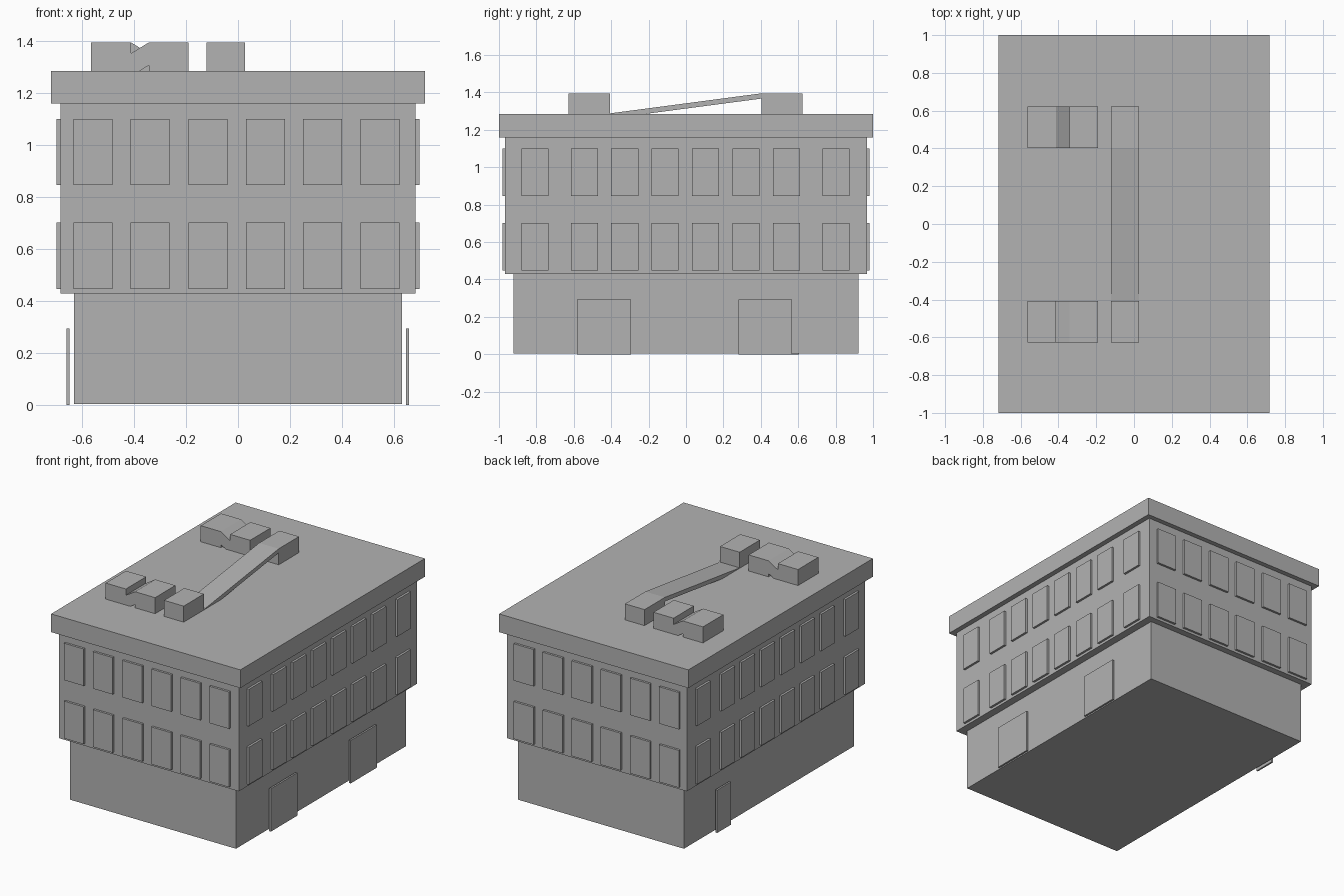
import bpy
import bmesh

cube = bpy.data.objects.get("Cube")
if cube:
    bpy.data.objects.remove(cube, do_unlink=True)

# Single plain grey for the whole building
GREY = (0.45, 0.45, 0.45, 1.0)
grey = bpy.data.materials.new("plain_grey")
grey.use_nodes = True
grey.diffuse_color = GREY
grey.node_tree.nodes["Principled BSDF"].inputs["Base Color"].default_value = GREY


def finish(name, bm):
    bmesh.ops.recalc_face_normals(bm, faces=bm.faces)
    mesh = bpy.data.meshes.new(name)
    bm.to_mesh(mesh)
    bm.free()
    mesh.materials.append(grey)
    obj = bpy.data.objects.new(name, mesh)
    bpy.context.collection.objects.link(obj)
    return obj


def add_box(bm, xs, ys, zs):
    """Axis-aligned box between the given ranges."""
    verts = bmesh.ops.create_cube(bm, size=1)["verts"]
    for v in verts:
        v.co = [r[0] if c < 0 else r[1] for c, r in zip(v.co, (xs, ys, zs))]
    return verts


def box(name, xs, ys, zs):
    bm = bmesh.new()
    add_box(bm, xs, ys, zs)
    return finish(name, bm)


def sloped_slab(name, xs, ys, axis, tops, thickness):
    """Box whose top and bottom slope together along one axis."""
    bm = bmesh.new()
    middle = sum((xs, ys)[axis]) / 2
    for v in add_box(bm, xs, ys, (0, 1)):
        top = tops[0] if v.co[axis] < middle else tops[1]
        v.co.z = top - thickness * (1 - v.co.z)
    return finish(name, bm)


def sym(half):
    return (-half, half)


# Main masses: narrow ground floor, wider upper floors, overhanging roof
WALL_X, WALL_Y, ROOF_Z = 0.683, 0.967, 1.285
box("ground_floor", sym(0.63), sym(0.922), (0.005, 0.43))
box("upper_floors", sym(WALL_X), sym(WALL_Y), (0.43, 1.16))
box("roof_slab", sym(0.718), sym(1.0), (1.16, ROOF_Z))

# Raised window panels, two rows on every side
ROWS = ((0.447, 0.703), (0.847, 1.10))
END_CENTRES = (-0.558, -0.338, -0.115, 0.105, 0.325, 0.545)
SIDE_CENTRES = (-0.807, -0.543, -0.328, -0.112, 0.104, 0.321, 0.537, 0.802)
DEPTH = 0.015
for side, label in ((-1, "front"), (1, "back")):
    bm = bmesh.new()
    ys = sorted((side * (WALL_Y - DEPTH), side * (WALL_Y + DEPTH)))
    for row in ROWS:
        for c in END_CENTRES:
            add_box(bm, (c - 0.075, c + 0.075), ys, row)
    finish(label + "_windows", bm)
for side, label in ((-1, "right"), (1, "left")):
    bm = bmesh.new()
    xs = sorted((side * (WALL_X - DEPTH), side * (WALL_X + DEPTH)))
    for row in ROWS:
        for c in SIDE_CENTRES:
            add_box(bm, xs, (c - 0.073, c + 0.073), row)
    finish(label + "_windows", bm)

# Thin door panels standing just off the ground floor walls
DOOR_Z = (0.0, 0.294)
box("left_front_door", (0.645, 0.657), (-0.583, -0.294), DOOR_Z)
box("left_back_door", (0.645, 0.657), (0.282, 0.568), DOOR_Z)
box("right_narrow_door", (-0.66, -0.648), (0.455, 0.605), DOOR_Z)

# Rooftop units: a pair joined by a short sloping link, front and back
UNIT_TOP = 1.395
UNIT_Z = (ROOF_Z, UNIT_TOP)
for label, ys, tops in (("front", (-0.627, -0.407), (1.352, UNIT_TOP)),
                        ("back", (0.403, 0.623), (UNIT_TOP, 1.352))):
    box(label + "_outer_unit", (-0.565, -0.412), ys, UNIT_Z)
    box(label + "_inner_unit", (-0.342, -0.19), ys, UNIT_Z)
    sloped_slab(label + "_unit_link", (-0.412, -0.342), ys, 0, tops, 0.088)
    box(label + "_duct_end", (-0.122, 0.027), ys, UNIT_Z)

# Long duct sloping between the two duct ends
sloped_slab("long_duct", (-0.122, 0.027), (-0.407, 0.403), 1,
            (1.288, UNIT_TOP), 0.028)
